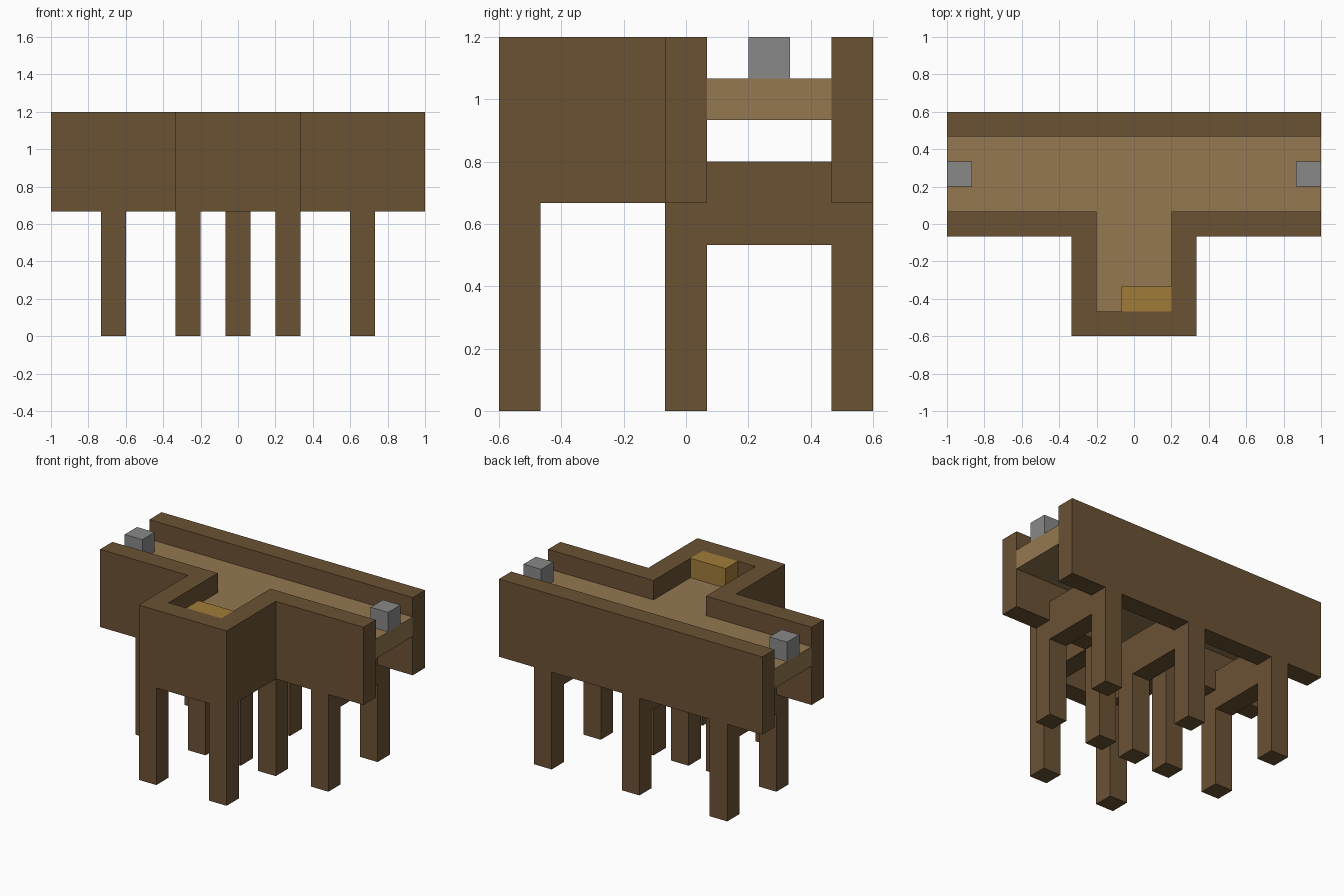
import bpy
import bmesh

cube = bpy.data.objects.get("Cube")
if cube:
    bpy.data.objects.remove(cube, do_unlink=True)

U = 1 / 15  # modelling grid step


def material(name, color):
    m = bpy.data.materials.new(name)
    m.use_nodes = True
    m.diffuse_color = (*color, 1)
    bsdf = next(n for n in m.node_tree.nodes if n.type == 'BSDF_PRINCIPLED')
    bsdf.inputs["Base Color"].default_value = (*color, 1)
    return m


dark_wood = material("dark wood", (0.147, 0.084, 0.034))
light_wood = material("light wood", (0.292, 0.188, 0.080))
grey_metal = material("grey metal", (0.25, 0.25, 0.25))
gold = material("gold", (0.352, 0.202, 0.040))


def prism(name, outline, z0, z1, mat):
    """Extrude a plan outline (in grid steps) from z0 to z1."""
    bm = bmesh.new()
    face = bm.faces.new([bm.verts.new((x * U, y * U, z0 * U)) for x, y in outline])
    new = bmesh.ops.extrude_face_region(bm, geom=[face])["geom"]
    top = [v for v in new if isinstance(v, bmesh.types.BMVert)]
    bmesh.ops.translate(bm, verts=top, vec=(0, 0, (z1 - z0) * U))
    bmesh.ops.recalc_face_normals(bm, faces=bm.faces)
    mesh = bpy.data.meshes.new(name)
    bm.to_mesh(mesh)
    bm.free()
    mesh.materials.append(mat)
    obj = bpy.data.objects.new(name, mesh)
    bpy.context.collection.objects.link(obj)
    return obj


def box(name, x0, x1, y0, y1, z0, z1, mat):
    return prism(name, [(x0, y0), (x1, y0), (x1, y1), (x0, y1)], z0, z1, mat)


def mirrored(half):
    """Close a right-hand outline with its mirror image in x."""
    return half + [(-x, y) for x, y in reversed(half)]


# T-shaped tray floor
prism("tray_floor", mirrored([(3, -7), (3, 1), (15, 1), (15, 7)]), 14, 16, light_wood)

# Side walls: straight back, and a front wall stepping round the projecting bay
box("back_wall", -15, 15, 7, 9, 10, 18, dark_wood)
outer = [(5, -9), (5, -1), (15, -1)]
inner = [(15, 1), (3, 1), (3, -7)]
prism("front_wall", mirrored(outer + inner), 10, 18, dark_wood)

# Legs under the walls, and the free-standing centre leg
rows = {"front": (-8, (-4, 4)), "middle": (0, (-10, -4, 4, 10)), "back": (8, (-10, 0, 10))}
for row, (y, xs) in rows.items():
    for x in xs:
        box(row + "_leg", x - 1, x + 1, y - 1, y + 1, 0, 10, dark_wood)
box("centre_leg", -1, 1, -1, 1, 0, 12, dark_wood)

# Cross beams joining middle and back legs
for x in (-10, 0, 10):
    box("cross_beam", x - 1, x + 1, 1, 7, 8, 12, dark_wood)

# Blocks resting on the tray
for x in (-14, 14):
    box("end_block", x - 1, x + 1, 3, 5, 16, 18, grey_metal)
box("gold_block", -1, 3, -7, -5, 16, 18, gold)
